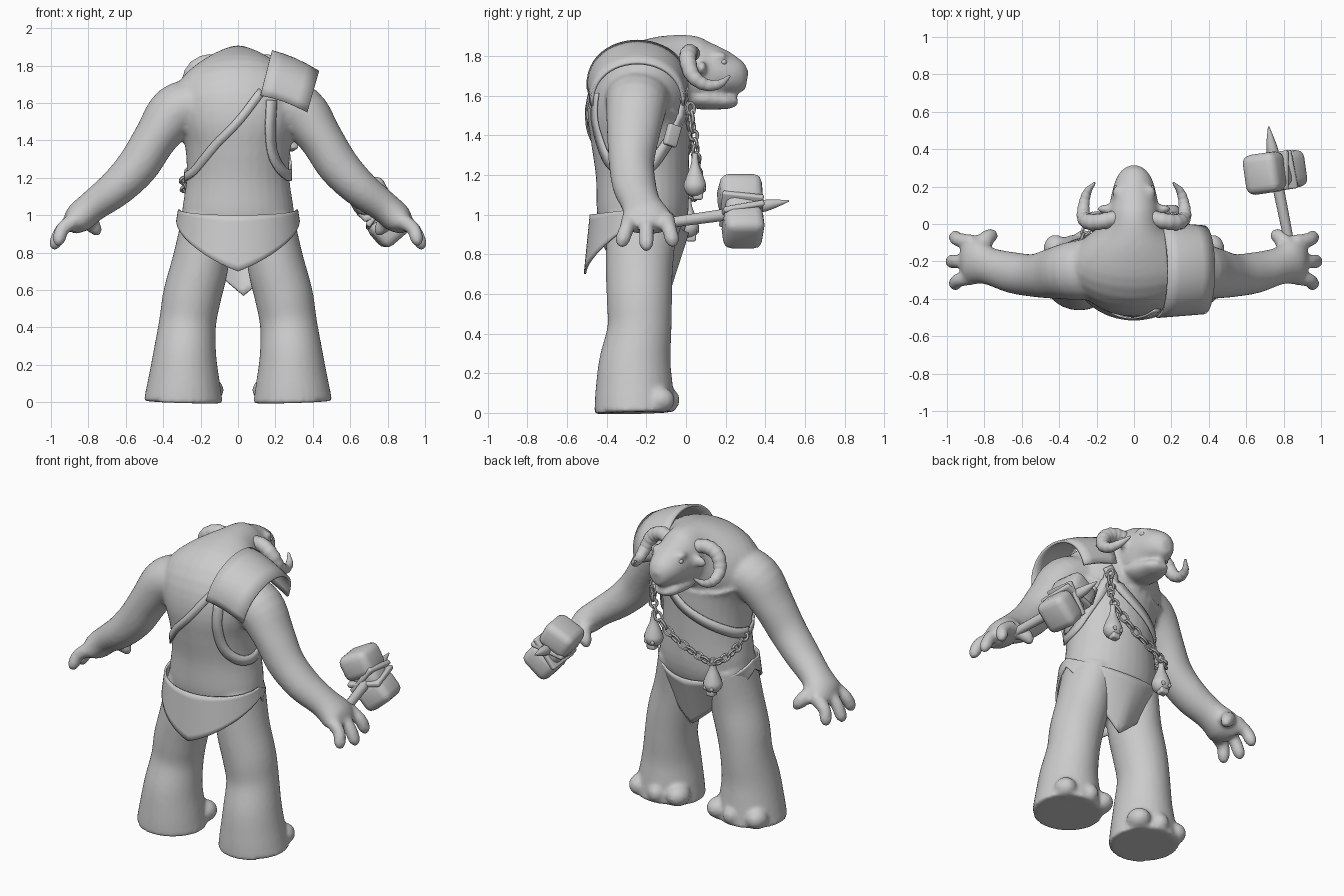
import bpy, bmesh, math
from mathutils import Vector, Matrix
from mathutils.bvhtree import BVHTree

if "Cube" in bpy.data.objects:
    bpy.data.objects.remove(bpy.data.objects["Cube"])

grey = bpy.data.materials.new("stone_grey")
grey.diffuse_color = (0.6, 0.6, 0.6, 1)
grey.use_nodes = True
grey.node_tree.nodes["Principled BSDF"].inputs["Base Color"].default_value = grey.diffuse_color


def finish(name, bm, angle=50):
    bmesh.ops.recalc_face_normals(bm, faces=bm.faces)
    me = bpy.data.meshes.new(name)
    bm.to_mesh(me)
    bm.free()
    ob = bpy.data.objects.new(name, me)
    bpy.context.collection.objects.link(ob)
    me.materials.append(grey)
    bpy.ops.object.select_all(action='DESELECT')
    ob.select_set(True)
    bpy.context.view_layer.objects.active = ob
    bpy.ops.object.shade_smooth_by_angle(angle=math.radians(angle))
    return ob


def spline(pts, n=4):
    # smooth curve through tuples of any length
    p = [Vector(q) for q in pts]
    p = [2 * p[0] - p[1]] + p + [2 * p[-1] - p[-2]]
    out = []
    for a, b, c, d in zip(p, p[1:], p[2:], p[3:]):
        for i in range(n):
            t = i / n
            out.append(0.5 * (2 * b + (c - a) * t + (2 * a - 5 * b + 4 * c - d) * t * t
                              + (3 * b - a - 3 * c + d) * t ** 3))
    return out + [p[-2]]


def tube(bm, rings, axis=(1, 0, 0), seg=20, n=4):
    # closed elliptical loft, ring = x, y, z, radius along axis, other radius
    r = spline(rings, n)
    loops = []
    for i, q in enumerate(r):
        t = (r[min(i + 1, len(r) - 1)].xyz - r[max(i - 1, 0)].xyz).normalized()
        a = Vector(axis)
        a = (a - a.dot(t) * t).normalized()
        b = t.cross(a)
        loops.append([bm.verts.new(q.xyz + a * max(q[3], .003) * math.cos(k * math.tau / seg)
                                   + b * max(q[4], .003) * math.sin(k * math.tau / seg))
                      for k in range(seg)])
    for u, v in zip(loops, loops[1:]):
        for k in range(seg):
            bm.faces.new((u[k], u[k - 1], v[k - 1], v[k]))
    bm.faces.new(loops[0])
    bm.faces.new(loops[-1][::-1])


def ball(bm, loc, size, seg=14):
    m = Matrix.Translation(loc) @ Matrix.Diagonal((*size, 1))
    bmesh.ops.create_uvsphere(bm, u_segments=seg, v_segments=seg // 2 + 2, radius=1, matrix=m)


def block(bm, m, size, bevel):
    g = bmesh.ops.create_cube(bm, size=1, matrix=m @ Matrix.Diagonal((*size, 1)))
    edges = {e for v in g['verts'] for e in v.link_edges}
    bmesh.ops.bevel(bm, geom=list(edges), offset=bevel, segments=3, affect='EDGES', profile=.5)


def sheet(name, grid, thick):
    bm = bmesh.new()
    v = [[bm.verts.new(p) for p in row] for row in grid]
    for a, b in zip(v, v[1:]):
        for i in range(len(a) - 1):
            bm.faces.new((a[i], a[i + 1], b[i + 1], b[i]))
    bmesh.ops.remove_doubles(bm, verts=bm.verts, dist=1e-5)
    ob = finish(name, bm)
    mod = ob.modifiers.new("thickness", 'SOLIDIFY')
    mod.thickness, mod.offset = thick, 0
    return ob


# body: torso running into the head, then jaw, limbs, hands and feet
bm = bmesh.new()
tube(bm, [(0, -.24, .78, .22, .15), (0, -.235, .88, .27, .2), (0, -.22, 1, .3, .23),
          (0, -.22, 1.2, .275, .235), (0, -.23, 1.38, .285, .25), (0, -.235, 1.52, .33, .26),
          (0, -.2, 1.62, .355, .255), (0, -.1, 1.69, .27, .22), (0, 0, 1.725, .155, .185),
          (0, .08, 1.72, .135, .165), (0, .16, 1.715, .12, .13), (0, .23, 1.7, .1, .1),
          (0, .28, 1.685, .07, .075), (0, .308, 1.68, .035, .045)], seg=32)
tube(bm, [(0, .0, 1.61, .1, .06), (0, .08, 1.59, .11, .06), (0, .16, 1.58, .095, .05),
          (0, .22, 1.572, .075, .038), (0, .26, 1.575, .04, .022)])
ball(bm, (0, .295, 1.715), (.045, .022, .025))
for s in (-1, 1):
    Y = (0, 1, 0)
    tube(bm, [(s * .2, -.24, 1.6, .17, .14), (s * .335, -.25, 1.55, .155, .145),
              (s * .44, -.265, 1.415, .135, .118), (s * .535, -.275, 1.265, .115, .112),
              (s * .65, -.26, 1.145, .11, .1), (s * .775, -.225, 1.05, .1, .085),
              (s * .855, -.2, .98, .125, .08), (s * .905, -.2, .93, .1, .045)], Y, 24)
    for y0, x, y, z in ((-.1, .957, -.07, .87), (-.2, .976, -.2, .85), (-.28, .957, -.32, .868)):
        tube(bm, [(s * .86, y0, .98, .045, .045), (s * .935, (y0 + y) / 2, .93, .038, .038),
                  (s * x, y, z, .037, .035), (s * (x + .003), y, z - .035, .015, .015)], Y, 12)
    tube(bm, [(s * .83, -.15, 1, .06, .05), (s * .79, -.08, .96, .045, .045),
              (s * .76, -.06, .92, .036, .036), (s * .755, -.055, .89, .015, .015)], Y, 12)
    tube(bm, [(s * .17, -.22, .98, .13, .18), (s * .2, -.235, .75, .152, .17),
              (s * .245, -.235, .57, .156, .165), (s * .27, -.235, .42, .153, .162),
              (s * .285, -.258, .25, .17, .182), (s * .29, -.26, .1, .195, .198),
              (s * .293, -.258, 0, .212, .205)], seg=28)
    for x, y, r in ((.145, -.13, .07), (.27, -.1, .06), (.42, -.13, .065)):
        ball(bm, (s * x, y, .065), (r, r + .01, .065))
    # brows and ears
    ball(bm, (s * .075, .17, 1.8), (.045, .04, .022))
    ball(bm, (s * .15, .08, 1.74), (.05, .025, .035))
raw = finish("body_rough", bm)
mod = raw.modifiers.new("fuse", 'REMESH')
mod.mode, mod.voxel_size = 'VOXEL', .013
mod = raw.modifiers.new("soften", 'SMOOTH')
mod.factor, mod.iterations = .5, 6
dg = bpy.context.evaluated_depsgraph_get()
bm = bmesh.new()
bm.from_mesh(raw.evaluated_get(dg).to_mesh())
bpy.data.objects.remove(raw)
body = finish("body", bm, 80)
bm = bmesh.new()
bm.from_mesh(body.data)
skin = BVHTree.FromBMesh(bm)
bm.free()

# curled horns with ridges, eyes
for s, side in ((-1, "left"), (1, "right")):
    bm = bmesh.new()
    path = [(.1, .03, 1.81, .042), (.17, .015, 1.815, .043), (.235, .01, 1.775, .042),
            (.268, .035, 1.7, .037), (.268, .1, 1.655, .03), (.25, .17, 1.66, .022),
            (.21, .22, 1.7, .006)]
    rings = [(s * q[0], q[1], q[2], q[3] * (1.04 if i % 2 else .97), q[3] * (1.04 if i % 2 else .97))
             for i, q in enumerate(spline(path, 4))]
    tube(bm, rings, (0, .3, 1), 14, 2)
    finish(side + "_horn", bm, 60)
    bm = bmesh.new()
    ball(bm, (s * .095, .19, 1.77), (.016, .016, .014))
    finish(side + "_eye", bm)


def strap(name, pts, width, lift=.01):
    # flat band laid on the skin
    p = []
    for q in spline(pts, 6):
        loc, nor, _, _ = skin.find_nearest(q)
        p.append((loc + nor * lift, nor))
    rows = []
    for i, (q, nor) in enumerate(p):
        t = p[min(i + 1, len(p) - 1)][0] - p[max(i - 1, 0)][0]
        w = nor.cross(t).normalized() * width / 2
        rows.append([q - w, q + w])
    return sheet(name, rows, .01)


strap("back_strap", [(.14, -.5, 1.68), (0, -.5, 1.5), (-.14, -.48, 1.36), (-.25, -.38, 1.24),
                     (-.29, -.24, 1.2)], .045)
strap("chest_strap", [(-.29, -.24, 1.2), (-.26, -.1, 1.24), (-.12, 0, 1.32), (.02, .03, 1.4),
                      (.14, .02, 1.5), (.2, 0, 1.6)], .06)
strap("arm_loop", [(.19, -.48, 1.62), (.18, -.47, 1.45), (.21, -.43, 1.3), (.27, -.33, 1.22),
                   (.3, -.2, 1.23), (.28, -.1, 1.33), (.22, -.02, 1.46), (.18, .02, 1.58)], .06)

# arched shoulder pad
rows = []
for i in range(25):
    a = math.pi * i / 24
    c, h = math.cos(a), math.sin(a) ** .85
    row = []
    for j in range(5):
        u = j / 4
        row.append((.12 + .06 * h + .25 * u, -.245 - (.25 - .02 * u) * c,
                    1.64 - .09 * u + (.235 - .02 * u) * h + .012 * math.sin(u * math.pi)))
    rows.append(row)
sheet("shoulder_pad", rows, .016)

# loincloth wrapped around the hips with pointed flaps
rows = []
for i in range(65):
    a = math.tau * i / 64
    c, sn = math.cos(a), math.sin(a)     # c = 1 at the back
    front, back, point = max(0, -c), max(0, c), 1 - abs(sn)
    top = 1.03 - .03 * back - .12 * front
    depth = .06 + (.24 * (.5 * c + .5 * point) if c > 0 else .28 * point)
    row = []
    for j in range(9):
        u = j / 8
        row.append((sn * (.315 + .01 * u) + .03 * u * front ** 4,
                    -.235 - c * .245 - .03 * u * back - .11 * u * front, top - depth * u))
    rows.append(row)
sheet("loincloth", rows, .012)

# chain across the chest
path = spline([(.2, .02, 1.56), (.21, .035, 1.42), (.18, .05, 1.31), (.06, .06, 1.2),
               (-.1, .05, 1.12), (-.22, .02, 1.08), (-.28, -.1, 1.13), (-.29, -.2, 1.2)], 3)
bm = bmesh.new()
for i, (p, q) in enumerate(zip(path, path[1:])):
    rot = (q - p).to_track_quat('X', 'Z').to_matrix().to_4x4()
    m = Matrix.Translation((p + q) / 2) @ rot @ Matrix.Rotation(math.pi / 2 * (i % 2) + .4, 4, 'X')
    half = (q - p).length * .6
    ring = [[bm.verts.new(m @ Vector(((half + .009 * math.cos(v)) * math.cos(u),
                                      (.021 + .009 * math.cos(v)) * math.sin(u), .009 * math.sin(v))))
             for v in (k * math.tau / 6 for k in range(6))] for u in (k * math.tau / 14 for k in range(14))]
    for k in range(14):
        for w in range(6):
            bm.faces.new((ring[k - 1][w - 1], ring[k][w - 1], ring[k][w], ring[k - 1][w]))
finish("chain", bm)

# skulls hanging in wrapped bundles
for k, (x, y, z) in enumerate(((.2, .045, 1.13), (-.2, .01, .92))):
    bm = bmesh.new()
    tube(bm, [(x, y, z + .18, .014, .014), (x, y, z + .12, .022, .022), (x, y, z + .06, .045, .045),
              (x, y, z + .015, .058, .058), (x, y, z - .02, .045, .045), (x, y, z - .04, .02, .02)], seg=14)
    block(bm, Matrix.Translation((x, y + .015, z - .035)), (.055, .05, .04), .01)
    for s in (-1, 1):
        ball(bm, (x + s * .022, y + .048, z), (.015, .008, .015), 10)
    finish("hanging_skull_%d" % (k + 1), bm)

# small buckle beside the arm loop
bm = bmesh.new()
block(bm, Matrix.Translation((.285, -.07, 1.4)) @ Matrix.Rotation(.5, 4, 'Z') @ Matrix.Rotation(-.3, 4, 'X'),
      (.04, .07, .11), .01)
finish("buckle", bm)

# hammer: handle, stone head, bindings and spike
bm = bmesh.new()
tube(bm, [(.85, -.22, .94, .026, .026), (.82, -.05, .965, .027, .027), (.77, .2, 1, .03, .03)], seg=12)
finish("hammer_handle", bm)
centre = Vector((.755, .28, 1.02))
rot = Vector((.55, .08, -.83)).to_track_quat('Z', 'Y').to_matrix().to_4x4()
M = Matrix.Translation(centre) @ rot
bm = bmesh.new()
for d, size, turn in ((-.1, (.215, .2, .16), .1), (0, (.17, .17, .14), 0), (.1, (.2, .2, .16), -.12)):
    block(bm, M @ Matrix.Translation((0, 0, d)) @ Matrix.Rotation(turn, 4, 'X'), size, .045)
finish("hammer_head", bm, 40)
bm = bmesh.new()
for tilt in (-.35, .35):
    block(bm, M @ Matrix.Rotation(tilt, 4, 'X') @ Matrix.Rotation(tilt / 2, 4, 'Y'), (.21, .215, .03), .01)
finish("hammer_bindings", bm, 40)
bm = bmesh.new()
tube(bm, [(.75, .34, 1.035, .034, .034), (.735, .42, 1.05, .028, .028), (.72, .52, 1.07, .004, .004)], seg=10)
finish("hammer_spike", bm)
